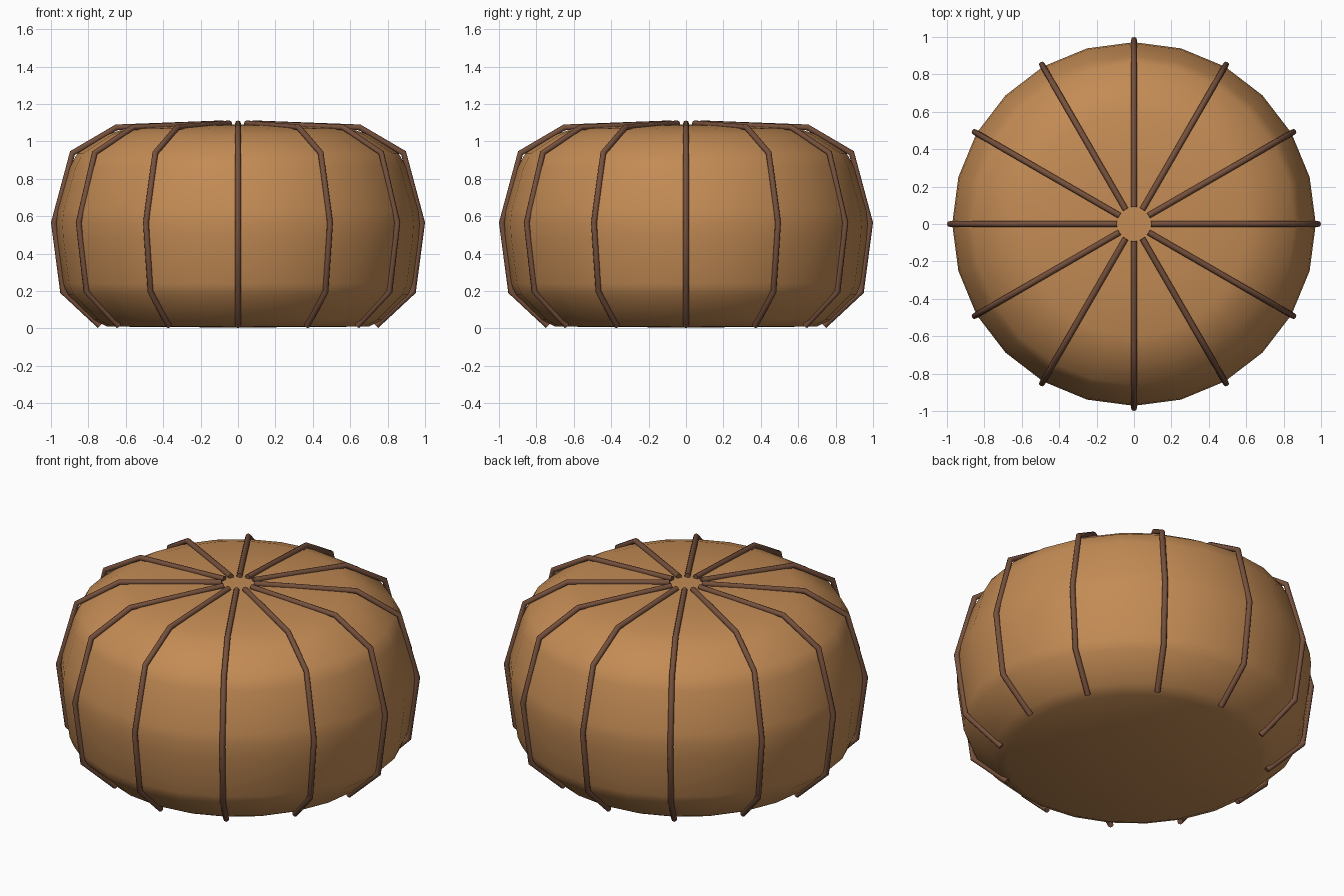
import bpy, bmesh, math
from mathutils import Matrix, Vector

cube = bpy.data.objects.get("Cube")
if cube:
    bpy.data.objects.remove(cube, do_unlink=True)

SIDES = 24
SEAMS = 12
PIPE = 0.016


def material(name, color):
    mat = bpy.data.materials.new(name)
    mat.use_nodes = True
    mat.diffuse_color = (*color, 1)
    bsdf = next(n for n in mat.node_tree.nodes if n.type == 'BSDF_PRINCIPLED')
    bsdf.inputs["Base Color"].default_value = (*color, 1)
    bsdf.inputs["Roughness"].default_value = 0.8
    return mat


def add_object(name, mesh, mat):
    mesh.materials.clear()
    mesh.materials.append(mat)
    obj = bpy.data.objects.new(name, mesh)
    bpy.context.collection.objects.link(obj)
    return obj


tan = material("tan_leather", (0.55, 0.26, 0.09))
brown = material("brown_piping", (0.18, 0.08, 0.045))

# Cushion: a squat profile spun around the vertical axis
profile = [(0, 1.09), (0.3, 1.085), (0.6, 1.07), (0.7, 1.035), (0.86, 0.935),
           (0.9, 0.86), (0.965, 0.63), (0.972, 0.565), (0.967, 0.48),
           (0.935, 0.24), (0.91, 0.18), (0.77, 0.045), (0.7, 0.01), (0, 0.005)]
bm = bmesh.new()
verts = [bm.verts.new((r, 0, z)) for r, z in profile]
edges = [bm.edges.new(pair) for pair in zip(verts, verts[1:])]
bmesh.ops.spin(bm, geom=verts + edges, cent=(0, 0, 0), axis=(0, 0, 1),
               angle=math.tau, steps=SIDES, use_merge=True)
bmesh.ops.remove_doubles(bm, verts=bm.verts, dist=0.0005)
bmesh.ops.recalc_face_normals(bm, faces=bm.faces)
for face in bm.faces:
    face.smooth = True
body_mesh = bpy.data.meshes.new("cushion")
bm.to_mesh(body_mesh)
bm.free()
add_object("cushion", body_mesh, tan)

# Piping: one bent cord, shared by every seam
path = [(0.09, 1.096), (0.65, 1.075), (0.885, 0.938),
        (0.984, 0.565), (0.936, 0.197), (0.738, 0.014)]
curve = bpy.data.curves.new("piping_path", 'CURVE')
curve.dimensions = '3D'
curve.bevel_depth = PIPE
curve.bevel_resolution = 2
curve.use_fill_caps = True
spline = curve.splines.new('POLY')
spline.points.add(len(path) - 1)
for point, (r, z) in zip(spline.points, path):
    point.co = (r, 0, z, 1)
    point.tilt = 0
helper = bpy.data.objects.new("piping_helper", curve)
bpy.context.collection.objects.link(helper)
bpy.context.view_layer.update()
depsgraph = bpy.context.evaluated_depsgraph_get()
cord = bpy.data.meshes.new_from_object(helper.evaluated_get(depsgraph))
bpy.data.objects.remove(helper, do_unlink=True)

# Keep the cord's lower end level with the floor
for v in cord.vertices:
    v.co.z = max(v.co.z, 0)

for i in range(SEAMS):
    seam = add_object(f"seam_piping_{i + 1}", cord, brown)
    seam.matrix_world = Matrix.Rotation(math.tau * i / SEAMS, 4, 'Z')
    bpy.context.view_layer.objects.active = seam
    seam.select_set(True)
bpy.ops.object.shade_smooth_by_angle(angle=math.radians(50))
